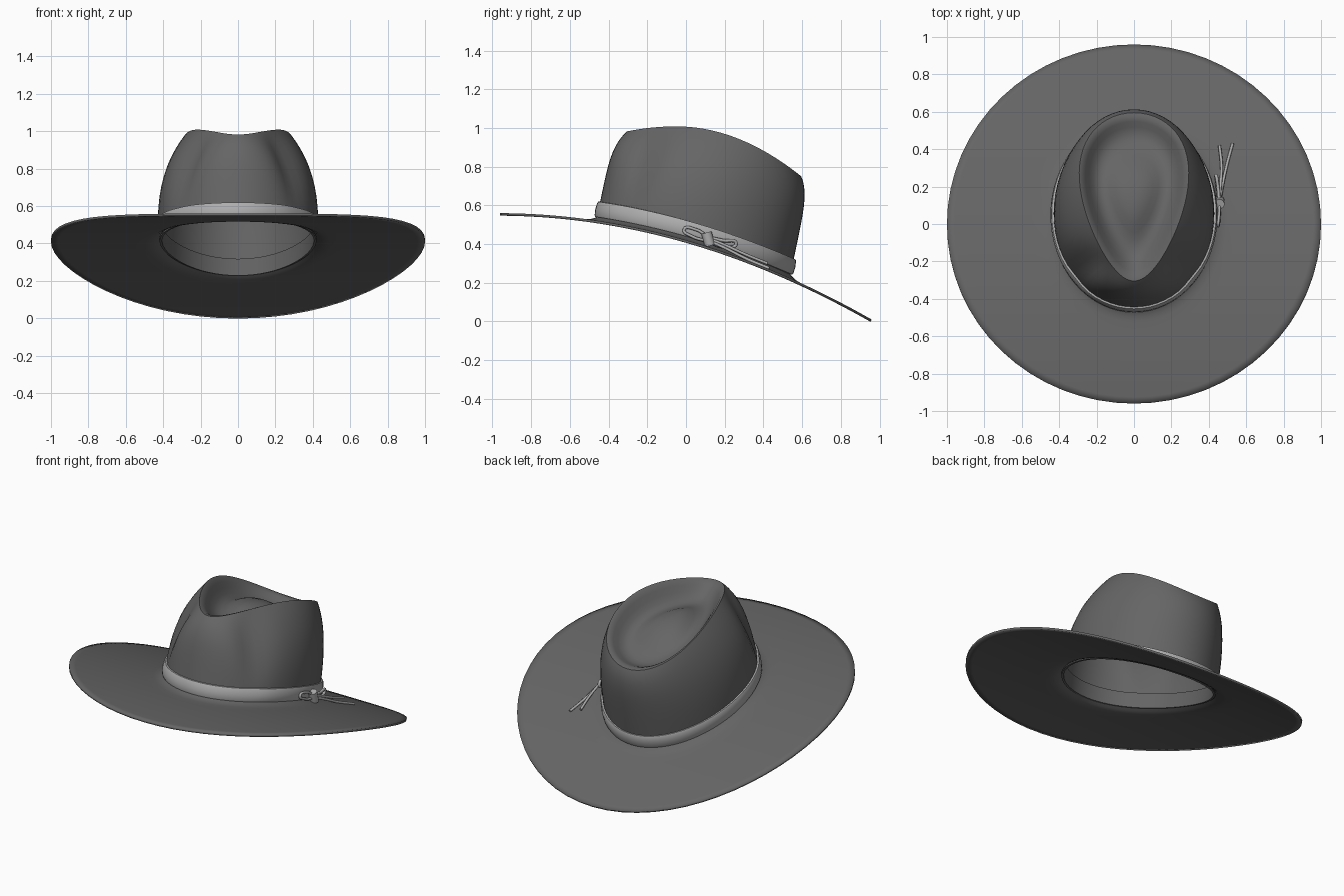
import bpy
from math import sin, cos, pi, exp
from mathutils import Vector

if "Cube" in bpy.data.objects:
    bpy.data.objects.remove(bpy.data.objects["Cube"])

N = 64
ANG = [2 * pi * i / N for i in range(N)]
CENTRE = Vector((0, 0.17, 0))


def material(name, g):
    m = bpy.data.materials.new(name)
    m.diffuse_color = (g, g, g, 1)
    m.use_nodes = True
    m.node_tree.nodes["Principled BSDF"].inputs["Base Color"].default_value = m.diffuse_color
    return m


felt = material("felt", 0.13)
ribbon = material("ribbon", 0.42)


def finish(obj, mat):
    obj.data.materials.append(mat)
    bpy.ops.object.select_all(action='DESELECT')
    bpy.context.view_layer.objects.active = obj
    obj.select_set(True)
    bpy.ops.object.shade_smooth_by_angle(angle=0.8)


def loft(name, rings, mat, cap=None, wrap=False):
    verts = [p for r in rings for p in r]
    faces = []
    k = len(rings)
    for i in range(k if wrap else k - 1):
        a, b = i * N, ((i + 1) % k) * N
        for j in range(N):
            n = (j + 1) % N
            faces.append((a + j, a + n, b + n, b + j))
    if cap is not None:
        verts.append(cap)
        a = (k - 1) * N
        faces += [(a + j, a + (j + 1) % N, len(verts) - 1) for j in range(N)]
    me = bpy.data.meshes.new(name)
    me.from_pydata(verts, [], faces)
    obj = bpy.data.objects.new(name, me)
    bpy.context.collection.objects.link(obj)
    finish(obj, mat)
    return obj


# Surface formulas: brim height, crown top height
def brim_z(y):
    return 0.42 - 0.2865 * y - 0.147 * y * y


def top_z(y):
    d = y + 0.05
    return 1.008 - (0.62 if d > 0 else 0.4) * d * d


def base(a):
    y = 0.04 + 0.5 * sin(a)
    return Vector((0.43 * cos(a), y, brim_z(y) + 0.02))


def ridge(a):
    y = 0.145 + 0.45 * sin(a)
    return Vector((0.28 * cos(a) * (1 + 0.32 * sin(a)), y, top_z(y)))


# Crown wall from the base (v=0) up to the teardrop ridge (v=1)
def wall(a, v, grow=0.0):
    b, r = base(a), ridge(a)
    lean = Vector((0, 0.21 * (r.z - b.z), 0))
    s = sin(a)
    pinch = exp(-((s + 0.72) / 0.2) ** 2)
    power = 2.9 + 3.5 * abs(s) ** 6 - 1.7 * pinch
    h = v ** power
    p = b + lean * v + (r - b - lean) * h
    p.z = b.z + (r.z - b.z) * v
    out = Vector((cos(a) / 0.43, s / 0.5, 0)).normalized()
    return p + out * grow


# Brim: oval rim running in to the crown base
def brim(a, q):
    b = base(a)
    o = Vector((cos(a), 0.96 * sin(a), 0))
    p = b.lerp(o, q)
    p.z = brim_z(p.y) + 0.02 * max(0, 1 - q / 0.12) ** 2
    return p


# Dished teardrop top with raised middle
def dent(a, k, depth):
    p = CENTRE.lerp(ridge(a), k)
    p.z = top_z(p.y) - depth
    return p


rings = [[brim(a, q) for a in ANG] for q in (1, .93, .82, .7, .58, .46, .34, .22, .12, .07, .03)]
rings += [[wall(a, v) for a in ANG] for v in
          (0, .1, .2, .3, .4, .5, .6, .68, .75, .82, .87, .91, .95, .98, 1)]
rings += [[dent(a, k, d) for a in ANG] for k, d in
          ((.95, .008), (.89, .032), (.82, .064), (.74, .094), (.65, .112), (.55, .116),
           (.45, .106), (.34, .09), (.22, .078), (.1, .073))]
hat = loft("hat_felt", rings, felt, cap=Vector((0, 0.17, top_z(0.17) - 0.072)))
sol = hat.modifiers.new("thickness", 'SOLIDIFY')
sol.thickness = 0.013
sol.offset = -1


# Bands: closed rectangular section following the crown wall
def band(name, lo, hi, inner, outer, mat):
    def ring(h, g):
        return [wall(a, max(h, 0) / (ridge(a).z - base(a).z), g) + Vector((0, 0, min(h, 0))) for a in ANG]
    mid = (lo + hi) / 2
    loft(name, [ring(lo, outer * .7), ring(lo + .008, outer), ring(mid, outer + .003),
                ring(hi - .008, outer), ring(hi, outer * .7), ring(hi, inner), ring(lo, inner)],
         mat, wrap=True)


band("hat_band", 0.0, 0.078, -0.004, 0.014, ribbon)
band("inner_sweatband", -0.015, 0.075, -0.024, -0.015, felt)


# Cord tie on the right side: loops, tails and knot
def cord(name, pts, r):
    cu = bpy.data.curves.new(name, 'CURVE')
    cu.dimensions = '3D'
    cu.bevel_depth = r
    cu.bevel_resolution = 2
    cu.resolution_u = 6
    cu.use_fill_caps = True
    sp = cu.splines.new('BEZIER')
    sp.bezier_points.add(len(pts) - 1)
    for bp, p in zip(sp.bezier_points, pts):
        bp.co = p
        bp.handle_left_type = bp.handle_right_type = 'AUTO'
    obj = bpy.data.objects.new(name, cu)
    bpy.context.collection.objects.link(obj)
    cu.materials.append(ribbon)


cord("tie_tail_inner", [(.457, .11, .43), (.462, .2, .395), (.468, .31, .345), (.457, .42, .30)], .008)
cord("tie_tail_outer", [(.457, .11, .42), (.472, .2, .38), (.495, .31, .325), (.527, .43, .275)], .008)
cord("tie_loop_front", [(.457, .11, .44), (.455, .05, .475), (.45, -.01, .475),
                        (.455, .03, .44), (.457, .11, .415)], .008)
cord("tie_loop_back", [(.455, .11, .435), (.45, .19, .418), (.438, .26, .402),
                       (.445, .2, .385), (.455, .11, .415)], .009)

bpy.ops.mesh.primitive_cylinder_add(vertices=16, radius=0.027, depth=0.07,
                                    location=(.457, .115, .425), rotation=(0.27, 0, 0))
knot = bpy.context.object
knot.name = "tie_knot"
finish(knot, ribbon)
